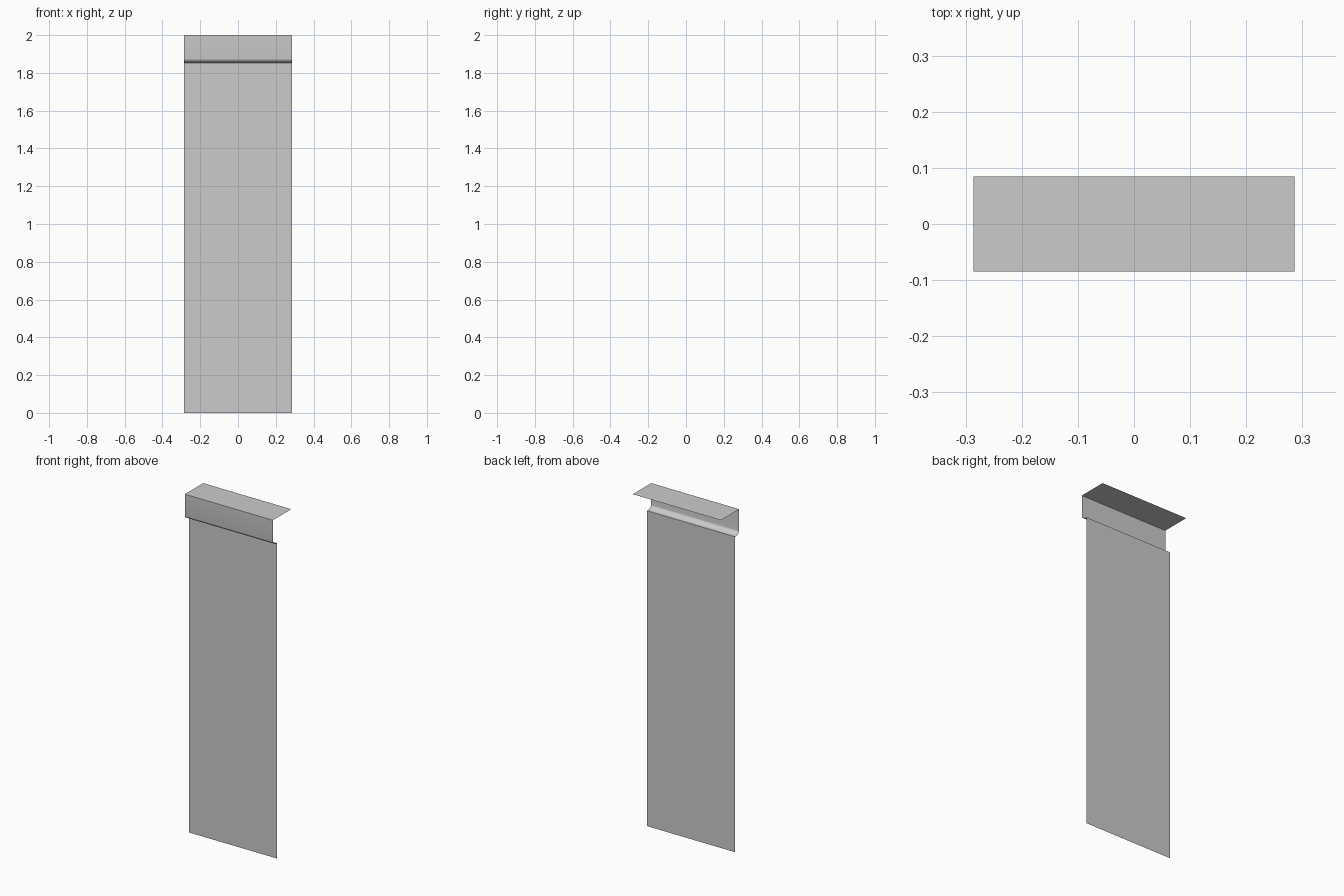
import bpy, math

if "Cube" in bpy.data.objects:
    bpy.data.objects.remove(bpy.data.objects["Cube"])

HALF_W = 0.286      # half width along x
FRONT, BACK = -0.085, 0.085
PANEL_Y = -0.048    # the long panel sits slightly behind the lip
BEND_Z, FOLD_Z = 1.875, 1.852

# Side profile (y, z) of the folded sheet: top flange, front lip, rounded return, panel
profile = [(BACK, 2.0), (FRONT, 2.0)]
STEPS = 8
for i in range(STEPS + 1):
    a = math.pi / 2 * i / STEPS
    profile.append((PANEL_Y - (PANEL_Y - FRONT) * math.cos(a),
                    BEND_Z - (BEND_Z - FOLD_Z) * math.sin(a)))
profile.append((PANEL_Y, 0.0))

# Sweep the profile straight across the width as a single thin sheet
verts = [(x, y, z) for y, z in profile for x in (-HALF_W, HALF_W)]
faces = [(2 * i, 2 * i + 2, 2 * i + 3, 2 * i + 1) for i in range(len(profile) - 1)]
mesh = bpy.data.meshes.new("folded_panel")
mesh.from_pydata(verts, [], faces)
sheet = bpy.data.objects.new("folded_panel", mesh)
bpy.context.collection.objects.link(sheet)

# Smooth bend, crisp folds
bpy.context.view_layer.objects.active = sheet
sheet.select_set(True)
bpy.ops.object.shade_smooth_by_angle(angle=math.radians(40))
